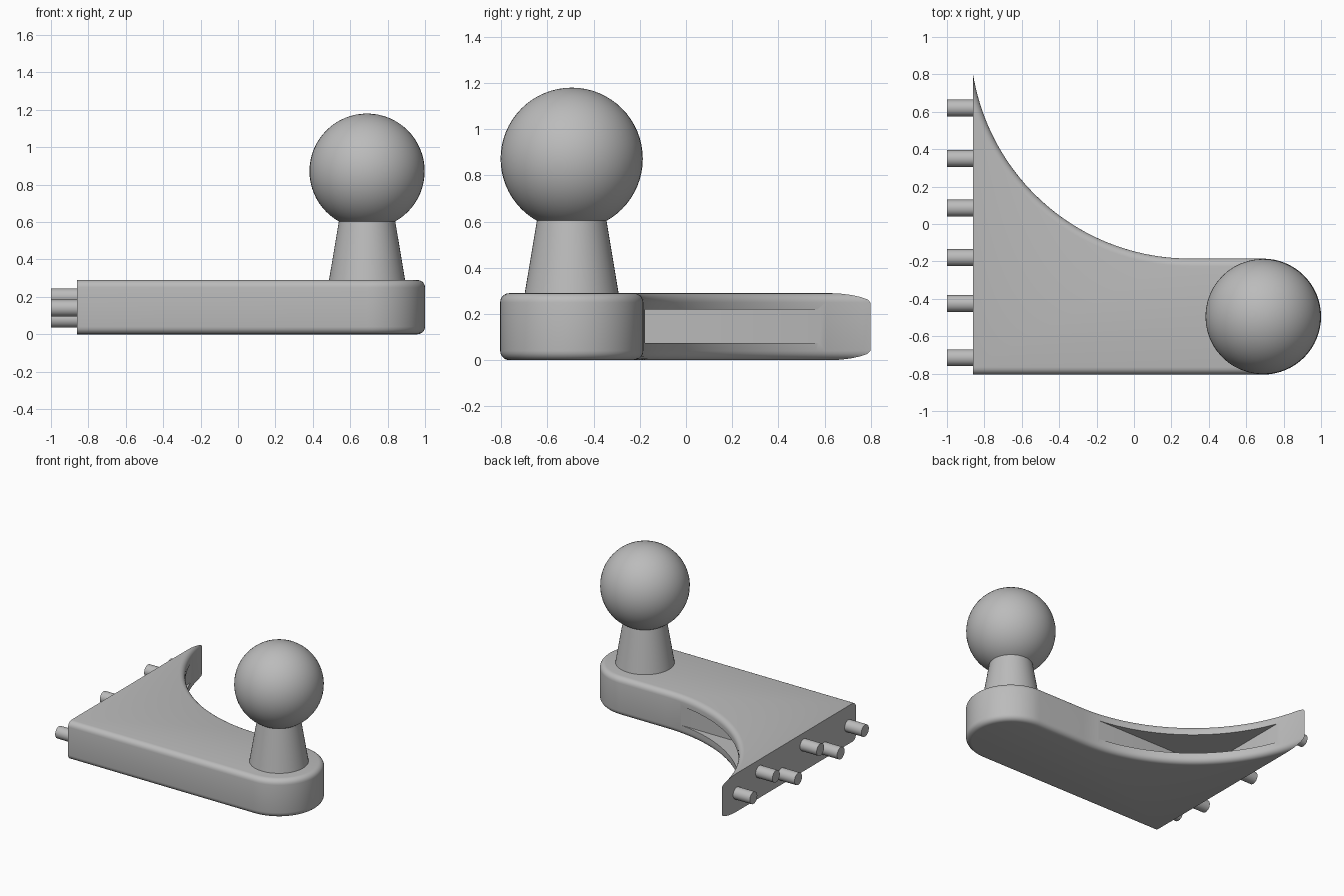
import bpy, bmesh
from math import sin, cos, pi, radians, atan2
from mathutils import Vector, Matrix

cube = bpy.data.objects.get("Cube")
if cube:
    bpy.data.objects.remove(cube, do_unlink=True)

grey = bpy.data.materials.new("plain grey")
grey.use_nodes = True
grey.diffuse_color = (0.5, 0.5, 0.5, 1)
grey.node_tree.nodes["Principled BSDF"].inputs["Base Color"].default_value = (0.5, 0.5, 0.5, 1)


def finish(bm, name, smooth=True):
    """Turn a bmesh into a named grey object."""
    bmesh.ops.recalc_face_normals(bm, faces=bm.faces[:])
    mesh = bpy.data.meshes.new(name)
    bm.to_mesh(mesh)
    bm.free()
    mesh.materials.append(grey)
    ob = bpy.data.objects.new(name, mesh)
    bpy.context.collection.objects.link(ob)
    bpy.ops.object.select_all(action='DESELECT')
    bpy.context.view_layer.objects.active = ob
    ob.select_set(True)
    if smooth:
        bpy.ops.object.shade_smooth_by_angle(angle=radians(35))
    return ob


def arc(cx, cy, r, a0, a1, n):
    return [(cx + r * cos(a0 + (a1 - a0) * i / n),
             cy + r * sin(a0 + (a1 - a0) * i / n)) for i in range(n + 1)]


PLATE_X, HEIGHT, FILLET = -0.86, 0.29, 0.04
END = Vector((0.69, -0.495))      # centre of the rounded end
END_R, SWEEP_R = 0.31, 1.176
SWEEP = Vector((0.3, END.y + END_R + SWEEP_R))

# Bracket outline, run past the mounting face so the fillet is trimmed flat there
tip = Vector((PLATE_X, 0.805))
tip_angle = atan2(tip.y - SWEEP.y, tip.x - SWEEP.x) + 2 * pi
outline = arc(END.x, END.y, END_R, -pi / 2, pi / 2, 32)
outline += arc(SWEEP.x, SWEEP.y, SWEEP_R, 1.5 * pi, tip_angle, 40)
tangent = Vector((sin(tip_angle), -cos(tip_angle)))
outline.append(tuple(tip + tangent * 0.6))
outline.append((outline[-1][0], END.y - END_R))

bm = bmesh.new()
base = bm.faces.new([bm.verts.new((x, y, 0)) for x, y in outline])
top = bmesh.ops.extrude_face_region(bm, geom=[base])["geom"]
bmesh.ops.translate(bm, vec=(0, 0, HEIGHT),
                    verts=[g for g in top if isinstance(g, bmesh.types.BMVert)])
bmesh.ops.recalc_face_normals(bm, faces=bm.faces[:])
rims = [e for e in bm.edges
        if abs(e.verts[0].co.z - e.verts[1].co.z) < 0.001
        and max(v.co.x for v in e.verts) > PLATE_X - 0.05]
bmesh.ops.bevel(bm, geom=rims, offset=FILLET, offset_type='OFFSET',
                segments=5, profile=0.5, affect='EDGES')
cut = bmesh.ops.bisect_plane(bm, geom=bm.verts[:] + bm.edges[:] + bm.faces[:],
                             plane_co=(PLATE_X, 0, 0), plane_no=(-1, 0, 0),
                             clear_outer=True)
bmesh.ops.contextual_create(
    bm, geom=[g for g in cut["geom_cut"] if isinstance(g, bmesh.types.BMEdge)])
bracket = finish(bm, "bracket", smooth=False)

# Pocket hollowed into the curved side
low, high = Vector((-0.8, -0.177, 0.075)), Vector((0.6, 1.0, 0.22))
bm = bmesh.new()
bmesh.ops.create_cube(bm, size=1)
for v in bm.verts:
    v.co = Vector([low[i] if v.co[i] < 0 else high[i] for i in range(3)])
cutter = finish(bm, "pocket_cutter", smooth=False)
cutter.hide_render = True
mod = bracket.modifiers.new("pocket", 'BOOLEAN')
mod.operation, mod.object, mod.solver = 'DIFFERENCE', cutter, 'EXACT'
bpy.ops.object.select_all(action='DESELECT')
bpy.context.view_layer.objects.active = bracket
bracket.select_set(True)
bpy.ops.object.modifier_apply(modifier="pocket")
bpy.data.objects.remove(cutter, do_unlink=True)
bpy.ops.object.shade_smooth_by_angle(angle=radians(35))

# Tapered neck
bm = bmesh.new()
bmesh.ops.create_cone(bm, cap_ends=True, segments=48, radius1=0.205, radius2=0.148,
                      depth=0.34, matrix=Matrix.Translation((END.x, END.y, 0.45)))
finish(bm, "neck")

# Ball
bm = bmesh.new()
bmesh.ops.create_uvsphere(bm, u_segments=48, v_segments=32, radius=0.308,
                          matrix=Matrix.Translation((END.x, END.y, 0.872)))
finish(bm, "ball")

# Staggered pegs on the mounting face
pegs = [(0.62, 0.14), (0.35, 0.2), (0.085, 0.08),
        (-0.18, 0.2), (-0.425, 0.08), (-0.715, 0.14)]
for i, (y, z) in enumerate(pegs):
    bm = bmesh.new()
    bmesh.ops.create_cone(bm, cap_ends=True, segments=24, radius1=0.045, radius2=0.045,
                          depth=0.16, matrix=Matrix.Translation((-0.92, y, z))
                          @ Matrix.Rotation(pi / 2, 4, 'Y'))
    finish(bm, f"peg_{i + 1}")
